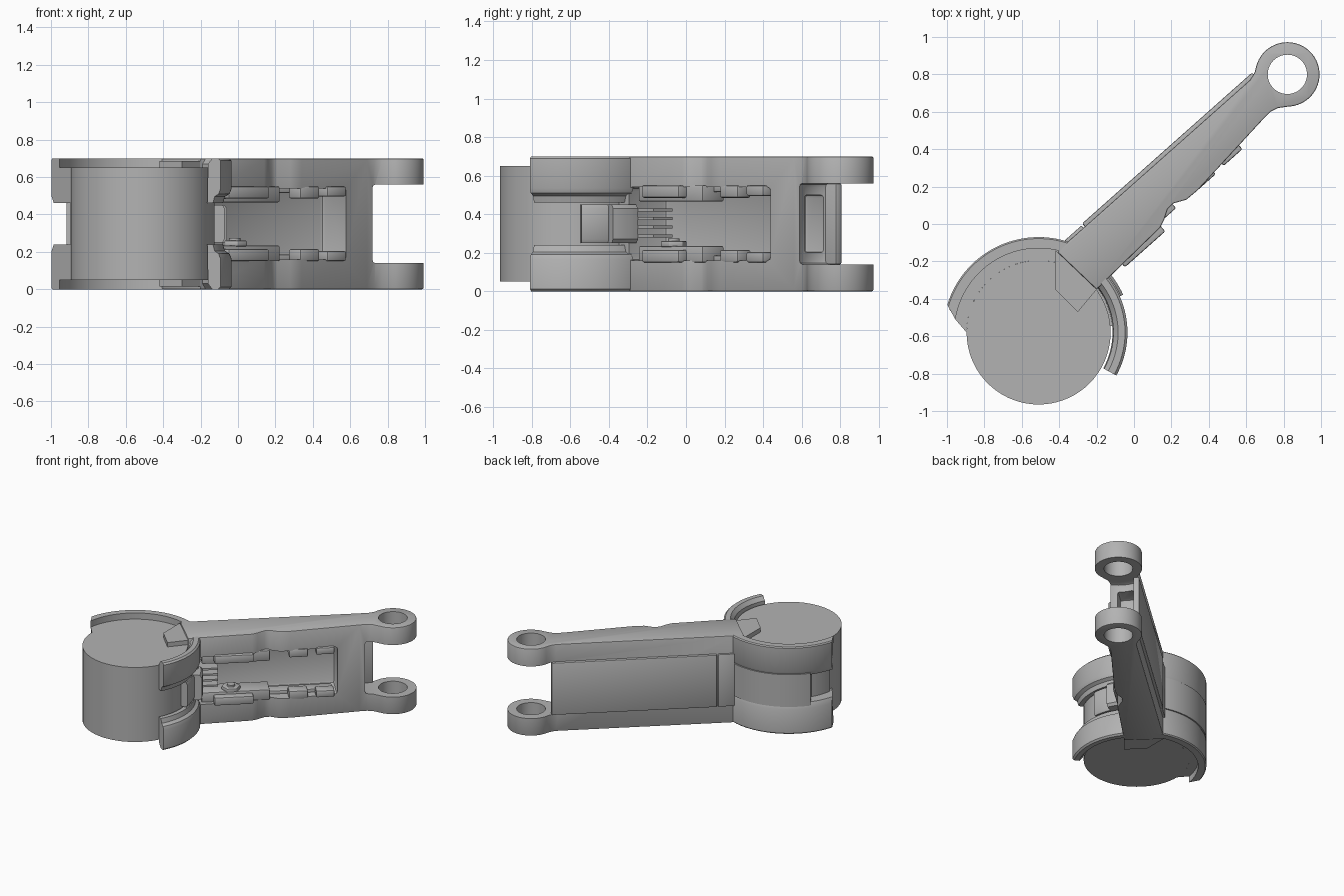
import bpy, bmesh, math
from mathutils import Vector, Matrix

cube = bpy.data.objects.get("Cube")
if cube:
    bpy.data.objects.remove(cube, do_unlink=True)

grey = bpy.data.materials.new("plain grey")
grey.use_nodes = True
grey.diffuse_color = (0.45, 0.45, 0.45, 1)
grey.node_tree.nodes["Principled BSDF"].inputs["Base Color"].default_value = (0.45, 0.45, 0.45, 1)

H = 0.70                       # total height
ROLL = Vector((-0.51, -0.58))  # roller axis
EYE = Vector((0.82, 0.80))     # eye axis
ANG = math.radians(41.6)       # arm direction
ARM = Matrix.Translation((-0.36, -0.10, 0)) @ Matrix.Rotation(ANG, 4, 'Z')


def finish(name, bm, bevel=0.0, segs=2):
    bmesh.ops.recalc_face_normals(bm, faces=bm.faces)
    if bevel:
        edges = [e for e in bm.edges if e.calc_face_angle(0) > math.radians(50)]
        bmesh.ops.bevel(bm, geom=edges, offset=bevel, segments=segs, profile=0.5,
                        affect='EDGES', clamp_overlap=True)
    me = bpy.data.meshes.new(name)
    bm.to_mesh(me)
    bm.free()
    me.materials.append(grey)
    ob = bpy.data.objects.new(name, me)
    bpy.context.collection.objects.link(ob)
    return ob


def smooth(ob):
    bpy.ops.object.select_all(action='DESELECT')
    ob.select_set(True)
    bpy.context.view_layer.objects.active = ob
    bpy.ops.object.shade_smooth_by_angle(angle=math.radians(32))


def prism(name, pts, z0, z1, bevel=0.0):
    bm = bmesh.new()
    f = bm.faces.new([bm.verts.new((x, y, z0)) for x, y in pts])
    top = bmesh.ops.extrude_face_region(bm, geom=[f])["geom"]
    bmesh.ops.translate(bm, verts=[v for v in top if isinstance(v, bmesh.types.BMVert)],
                        vec=(0, 0, z1 - z0))
    return finish(name, bm, bevel)


def circle(c, r, n=64, a0=0, a1=360):
    steps = n if a1 - a0 == 360 else n + 1
    return [(c[0] + r * math.cos(math.radians(a0 + (a1 - a0) * i / n)),
             c[1] + r * math.sin(math.radians(a0 + (a1 - a0) * i / n))) for i in range(steps)]


def arm_box(name, u, v, z, bevel=0.0):
    """Box aligned to the arm: u along it, v across it (towards the open side)."""
    pts = [(a, -b) for a, b in ((u[0], v[0]), (u[1], v[0]), (u[1], v[1]), (u[0], v[1]))]
    ob = prism(name, pts, z[0], z[1], bevel)
    ob.data.transform(ARM)
    return ob


def sweep(name, prof, a0, a1, slant=0.0, n=40):
    """Sweep an (r, z) section about the roller axis; slant skews the far end."""
    bm = bmesh.new()
    rings = []
    for i in range(n + 1):
        ring = []
        for r, z in prof:
            a = math.radians(a0 + (a1 + slant * (0.51 - r) - a0) * i / n)
            ring.append(bm.verts.new((ROLL.x + r * math.cos(a), ROLL.y + r * math.sin(a), z)))
        rings.append(ring)
    k = len(prof)
    for p, q in zip(rings, rings[1:]):
        for j in range(k):
            bm.faces.new((p[j], p[(j + 1) % k], q[(j + 1) % k], q[j]))
    bm.faces.new(rings[0])
    bm.faces.new(rings[-1])
    return finish(name, bm)


def flip(prof):
    return [(r, H - z) for r, z in prof]


def cut(ob, cutter):
    m = ob.modifiers.new("cut", 'BOOLEAN')
    m.operation = 'DIFFERENCE'
    m.solver = 'EXACT'
    m.object = cutter
    bpy.ops.object.select_all(action='DESELECT')
    bpy.context.view_layer.objects.active = ob
    ob.select_set(True)
    bpy.ops.object.modifier_apply(modifier=m.name)
    bpy.data.objects.remove(cutter, do_unlink=True)


parts = []

# Roller
parts.append(prism("roller", circle(ROLL, 0.385, 72), 0.05, 0.65))

# Arm body with two eyes, open pocket and clearance between the eyes
outline = [(-0.41, -0.15), (-0.20, -0.35), (0.14, -0.02), (0.16, 0.02), (0.18, 0.08),
           (0.21, 0.11), (0.28, 0.13), (0.34, 0.18), (0.69, 0.56), (0.73, 0.60), (0.77, 0.62)]
outline += circle(EYE, 0.172, 44, -88, 165) + [(0.645, 0.81), (0.62, 0.77), (-0.36, -0.10)]
arm = prism("arm", outline, 0, H, 0.008)
cut(arm, prism("eye_cutter", circle(EYE, 0.105), -0.1, 0.8))
cut(arm, prism("gap_cutter", circle(EYE, 0.235), 0.14, 0.56, 0.02))
cut(arm, arm_box("pocket_cutter", (0.03, 1.06), (0.03, 0.45), (0.16, 0.54), 0.02))
cut(arm, arm_box("end_recess_cutter", (1.12, 1.4), (0.03, 0.15), (0.20, 0.50), 0.015))
parts.append(arm)

# Back panel, slightly proud, with a short separate section near the claw
parts.append(arm_box("back_panel", (0.13, 1.345), (-0.022, 0.02), (0.14, 0.56), 0.008))
parts.append(arm_box("back_panel_end", (0.0, 0.12), (-0.016, 0.02), (0.14, 0.56), 0.005))

# Pointed arm ends lapping over the roller, top and bottom
tip = [(-0.42, -0.14), (-0.42, -0.35), (-0.30, -0.47), (-0.20, -0.35)]
for side, z0, z1 in (("upper", 0.64, 0.685), ("lower", 0.015, 0.06)):
    parts.append(prism(side + "_arm_tip", tip, z0, z1))

# Jaws, hooks and pocket fittings, mirrored about mid height
jaw = [(0.385, 0.05), (0.45, 0.05), (0.45, 0.0), (0.502, 0.0), (0.51, 0.008),
       (0.51, 0.20), (0.49, 0.24), (0.385, 0.24)]
hook = [(0.40, 0.03), (0.425, 0.0), (0.462, 0.0), (0.475, 0.012), (0.475, 0.165),
        (0.465, 0.19), (0.44, 0.205), (0.43, 0.24), (0.395, 0.24)]
for side, fn in (("lower", lambda p: p), ("upper", flip)):
    parts.append(sweep(side + "_jaw", fn(jaw), 66, 163, 136))
    parts.append(sweep(side + "_hook", fn(hook), -29, 40))

    def zr(a, b):
        return (a, b) if side == "lower" else (H - b, H - a)
    for i, (u, v, z) in enumerate((
            ((0.146, 0.435), (0.22, 0.305), zr(0.15, 0.215)),
            ((0.70, 0.84), (0.16, 0.255), zr(0.15, 0.215)),
            ((0.90, 1.035), (0.16, 0.25), zr(0.15, 0.205)))):
        parts.append(arm_box(f"{side}_pad_{i + 1}", u, v, z, 0.01))
    parts.append(arm_box(side + "_ledge", (0.06, 0.56), (0.10, 0.25), zr(0.15, 0.235), 0.008))
    parts.append(arm_box(side + "_rail", (0.55, 1.03), (0.08, 0.17), zr(0.15, 0.185), 0.005))

# Middle web of the claw and its thin inner liner
parts.append(sweep("claw_web", [(0.385, 0.22), (0.51, 0.22), (0.51, 0.48), (0.385, 0.48)], 70, 143, 60))
parts.append(sweep("claw_liner", [(0.38, 0.2), (0.41, 0.2), (0.41, 0.5), (0.38, 0.5)], 70, 172))

# Middle finger between the hooks
parts.append(sweep("finger", [(0.38, 0.25), (0.43, 0.25), (0.44, 0.27), (0.44, 0.43),
                              (0.43, 0.45), (0.38, 0.45)], 5, 42))
parts.append(sweep("finger_root", [(0.38, 0.25), (0.48, 0.25), (0.495, 0.27), (0.495, 0.43),
                                   (0.48, 0.45), (0.38, 0.45)], 24, 42))

# Comb ribs behind the finger
for i in range(4):
    z = 0.28 + i * 0.045
    parts.append(arm_box(f"rib_{i + 1}", (0.02, 0.18), (0.12, 0.25), (z, z + 0.015)))

# Hexagonal nut with a stud on the lower ledge
nut = prism("nut", circle((0.28, -0.20), 0.07, 6), 0.23, 0.26, 0.006)
stud = prism("stud", circle((0.28, -0.20), 0.03, 24), 0.23, 0.275)
for ob in (nut, stud):
    ob.data.transform(ARM)
    parts.append(ob)

for ob in parts:
    smooth(ob)
